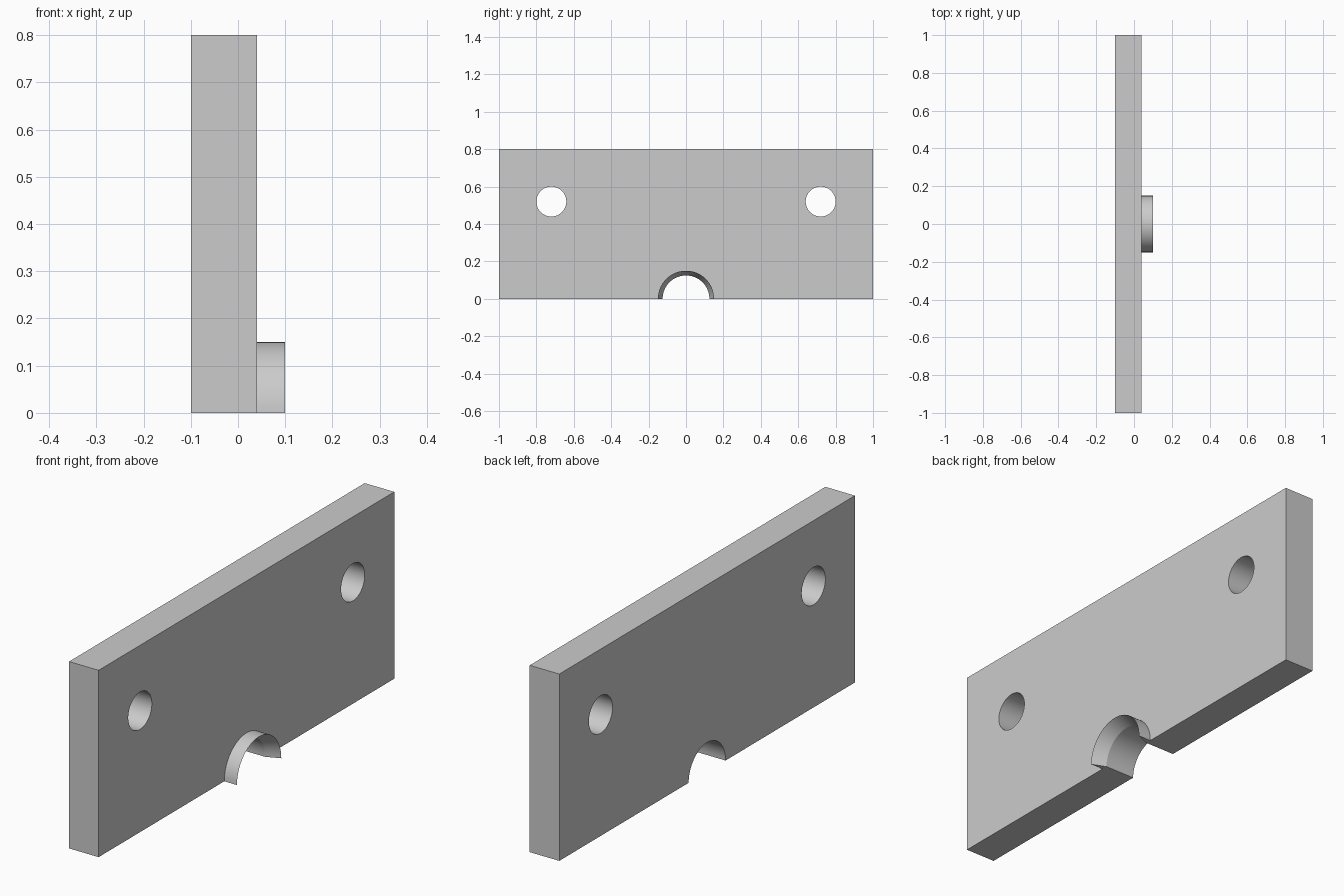
import bpy, bmesh
from math import pi
from mathutils import Vector

cube = bpy.data.objects.get("Cube")
if cube:
    bpy.data.objects.remove(cube, do_unlink=True)

BACK, FACE, RIM = -0.10, 0.04, 0.10      # plate back, plate face, collar rim along x
BORE, COLLAR = 0.125, 0.15               # notch radius, collar outer radius
HEIGHT = 0.8

grey = bpy.data.materials.new("plain grey")
grey.use_nodes = True
colour = (0.6, 0.6, 0.6, 1)
grey.diffuse_color = colour
grey.node_tree.nodes["Principled BSDF"].inputs["Base Color"].default_value = colour


def smooth(obj):
    bpy.ops.object.select_all(action="DESELECT")
    obj.select_set(True)
    bpy.context.view_layer.objects.active = obj
    bpy.ops.object.shade_smooth_by_angle(angle=pi / 6)


def cutter(y, z, radius):
    """Round bar through the plate along x."""
    bpy.ops.mesh.primitive_cylinder_add(vertices=64, radius=radius, depth=1,
                                        location=(0, y, z), rotation=(0, pi / 2, 0))
    obj = bpy.context.object
    obj.name = "hole_cutter"
    obj.hide_render = True
    return obj


# Plate
bpy.ops.mesh.primitive_cube_add(size=1, location=((BACK + FACE) / 2, 0, HEIGHT / 2))
plate = bpy.context.object
plate.name = "plate"
plate.scale = (FACE - BACK, 2, HEIGHT)
bpy.ops.object.transform_apply(location=True, rotation=False, scale=True)
plate.data.materials.append(grey)

# Two bolt holes and the half-round notch in the bottom edge
for y, z, radius in [(-0.72, 0.52, 0.08), (0.72, 0.52, 0.08), (0, 0, BORE)]:
    tool = cutter(y, z, radius)
    mod = plate.modifiers.new("hole", "BOOLEAN")
    mod.operation = "DIFFERENCE"
    mod.solver = "EXACT"
    mod.object = tool
    bpy.context.view_layer.objects.active = plate
    bpy.ops.object.modifier_apply(modifier=mod.name)
    bpy.data.objects.remove(tool, do_unlink=True)
smooth(plate)

# Half-round collar: straight outside, flared inside to a thin rim
bm = bmesh.new()
profile = [(FACE, BORE), (RIM, COLLAR), (FACE, COLLAR)]
section = bm.faces.new([bm.verts.new((x, r, 0)) for x, r in profile])
bmesh.ops.spin(bm, geom=[section, *section.edges, *section.verts], cent=(0, 0, 0),
               axis=Vector((1, 0, 0)), angle=pi, steps=32, use_duplicate=False)
if not any(len(f.verts) == 3 and all(abs(v.co.z) < 1e-5 and v.co.y > 0 for v in f.verts)
           for f in bm.faces):
    bm.faces.new([v for v in bm.verts if abs(v.co.z) < 1e-5 and v.co.y > 0])
bmesh.ops.recalc_face_normals(bm, faces=bm.faces)
mesh = bpy.data.meshes.new("collar")
bm.to_mesh(mesh)
bm.free()
collar = bpy.data.objects.new("collar", mesh)
bpy.context.collection.objects.link(collar)
mesh.materials.append(grey)
smooth(collar)
